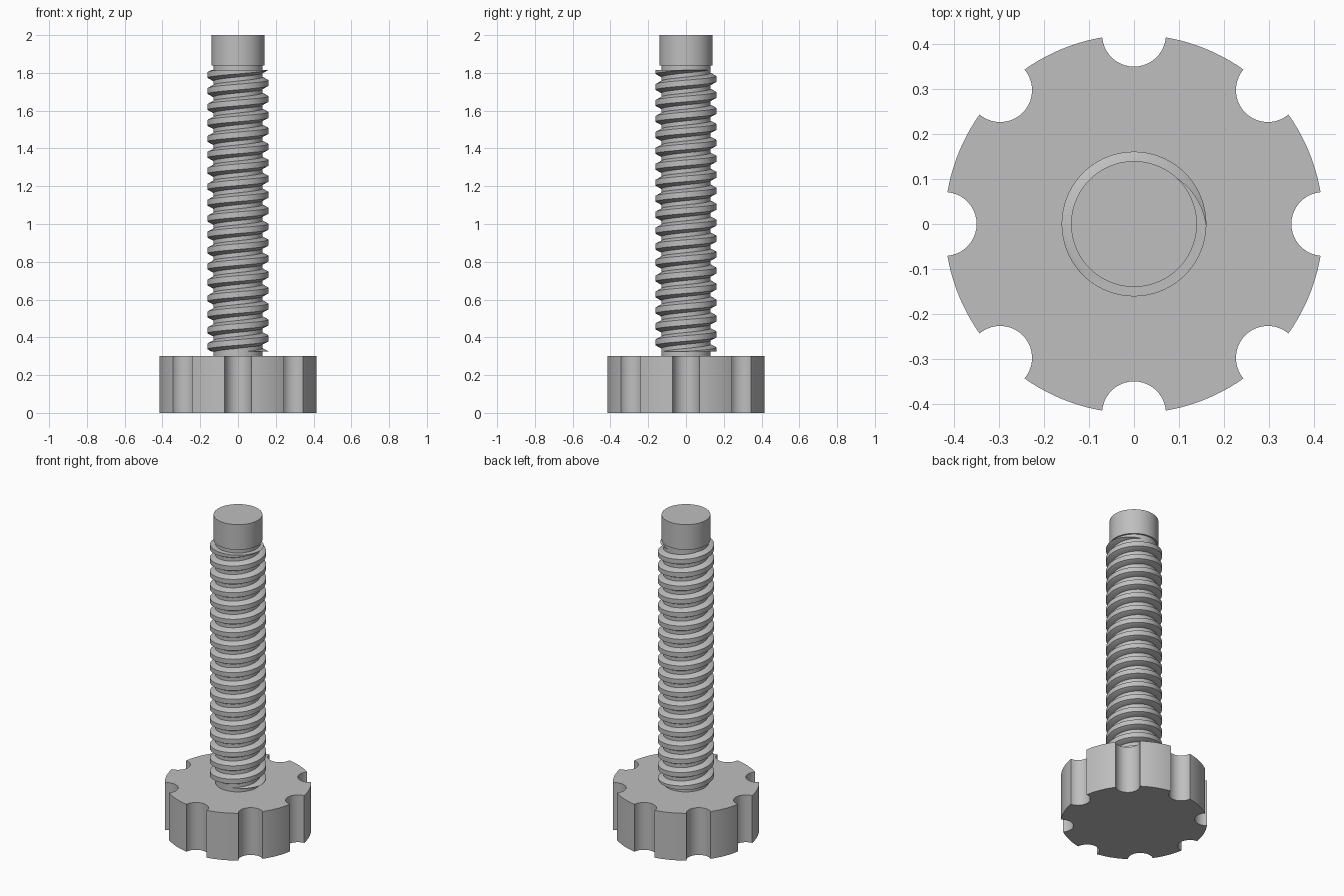
import bpy
import bmesh
from math import pi, sin, cos, asin

cube = bpy.data.objects.get("Cube")
if cube:
    bpy.data.objects.remove(cube, do_unlink=True)

# Main dimensions
KNOB_R, KNOB_H, NOTCH_R, NOTCHES = 0.421, 0.30, 0.071, 8
CORE_R, CREST_R, TIP_R = 0.13, 0.161, 0.14
TIP_Z, TOP_Z = 1.84, 2.0
PITCH, TURNS, CREST_W, ROOT_W = 0.0845, 18, 0.03, 0.063
THREAD_Z = 0.325
STEPS = 72

steel = bpy.data.materials.new("grey_metal")
steel.use_nodes = True
grey = (0.52, 0.52, 0.52, 1)
steel.diffuse_color = grey
steel.node_tree.nodes["Principled BSDF"].inputs["Base Color"].default_value = grey


def finish(bm, name):
    """Turn a bmesh into a smooth shaded object with sharp corners."""
    bmesh.ops.recalc_face_normals(bm, faces=bm.faces)
    mesh = bpy.data.meshes.new(name)
    bm.to_mesh(mesh)
    bm.free()
    mesh.materials.append(steel)
    obj = bpy.data.objects.new(name, mesh)
    bpy.context.collection.objects.link(obj)
    bpy.ops.object.select_all(action="DESELECT")
    obj.select_set(True)
    bpy.context.view_layer.objects.active = obj
    bpy.ops.object.shade_smooth_by_angle(angle=pi / 6)
    return obj


def prism(name, outline, z0, z1):
    """Extrude a flat outline from z0 up to z1."""
    bm = bmesh.new()
    face = bm.faces.new([bm.verts.new((x, y, z0)) for x, y in outline])
    geom = bmesh.ops.extrude_face_region(bm, geom=[face], use_keep_orig=True)["geom"]
    top = [v for v in geom if isinstance(v, bmesh.types.BMVert)]
    bmesh.ops.translate(bm, verts=top, vec=(0, 0, z1 - z0))
    return finish(bm, name)


def arc(r, start, end, steps, cx=0, cy=0):
    angles = [start + (end - start) * i / steps for i in range(steps)]
    return [(cx + r * cos(a), cy + r * sin(a)) for a in angles]


# Knob: round rim with scalloped finger notches centred on the rim
half = 2 * asin(NOTCH_R / (2 * KNOB_R))
sector = 2 * pi / NOTCHES
outline = []
for k in range(NOTCHES):
    a = k * sector
    swing = pi / 2 + half / 2
    outline += arc(NOTCH_R, a - swing, a - 2 * pi + swing, 20,
                   KNOB_R * cos(a), KNOB_R * sin(a))
    outline += arc(KNOB_R, a + half, a + sector - half, 10)
prism("knob", outline, 0, KNOB_H)

# Shaft core and plain tip
prism("shaft_core", arc(CORE_R, 0, 2 * pi, STEPS), KNOB_H, TIP_Z)
prism("shaft_tip", arc(TIP_R, 0, 2 * pi, STEPS), TIP_Z, TOP_Z)

# Thread: trapezoid ridge swept along a right-hand helix
bm = bmesh.new()
section = [(CORE_R - 0.005, -ROOT_W / 2), (CORE_R, -ROOT_W / 2),
           (CREST_R, -CREST_W / 2), (CREST_R, CREST_W / 2),
           (CORE_R, ROOT_W / 2), (CORE_R - 0.005, ROOT_W / 2)]
start_z = THREAD_Z - CREST_W / 2
previous = None
for i in range(-STEPS, (TURNS + 1) * STEPS + 1):
    a = 2 * pi * i / STEPS
    z = start_z + PITCH * i / STEPS
    ring = [bm.verts.new((r * cos(a), r * sin(a), z + dz)) for r, dz in section]
    if previous:
        for j in range(len(ring)):
            n = (j + 1) % len(ring)
            bm.faces.new((previous[j], previous[n], ring[n], ring[j]))
    previous = ring

# Trim both thread ends flat so the ridge runs out in a wedge
end_z = start_z + TURNS * PITCH - CREST_W / 2
for z, direction in ((THREAD_Z + 0.0003, -1), (end_z - 0.0003, 1)):
    cut = bmesh.ops.bisect_plane(
        bm, geom=bm.verts[:] + bm.edges[:] + bm.faces[:], dist=1e-6,
        plane_co=(0, 0, z), plane_no=(0, 0, direction), clear_outer=True)
    rim = [e for e in cut["geom_cut"] if isinstance(e, bmesh.types.BMEdge)]
    bmesh.ops.holes_fill(bm, edges=rim, sides=0)
finish(bm, "screw_thread")
